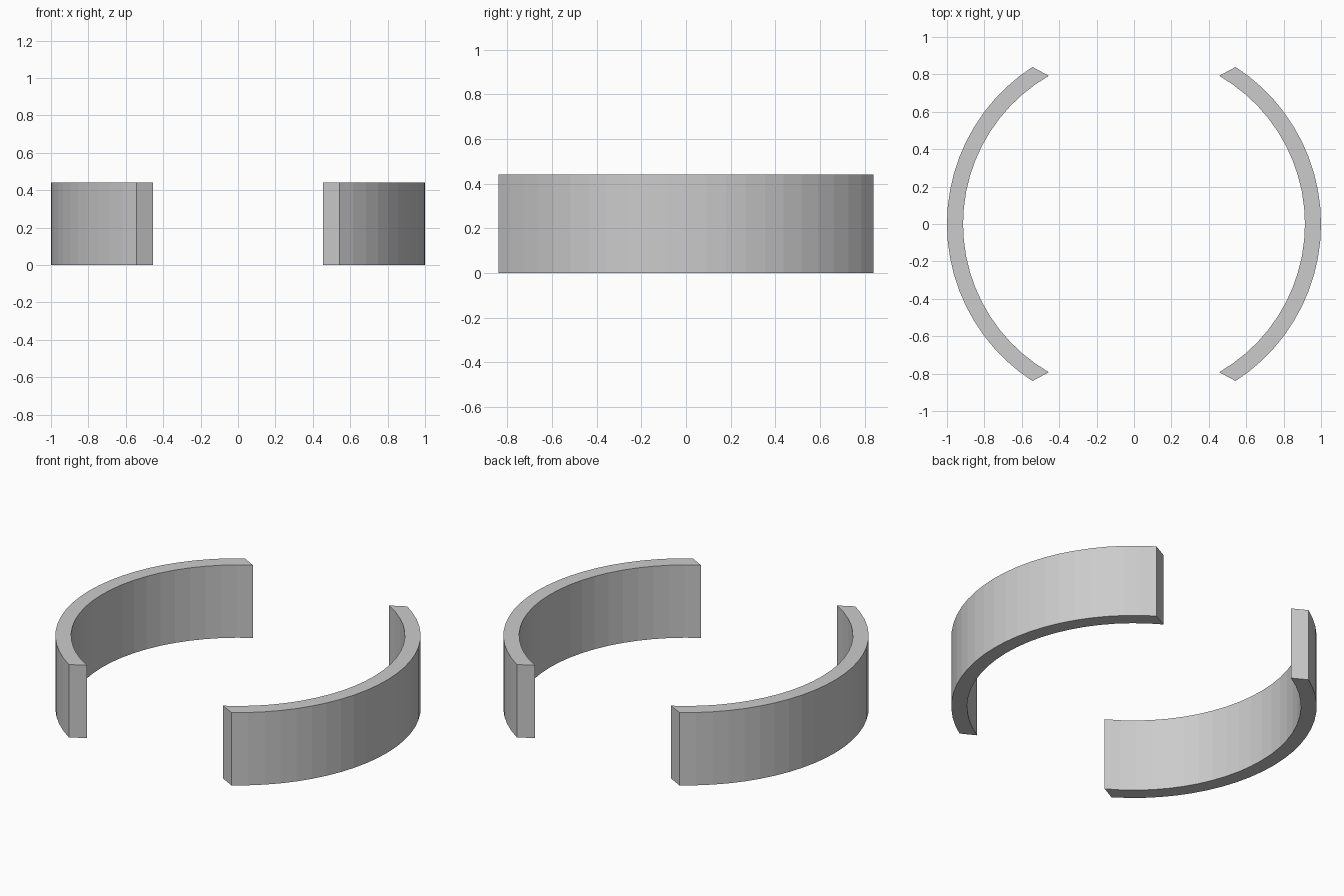
import bpy, bmesh, math

if "Cube" in bpy.data.objects:
    bpy.data.objects.remove(bpy.data.objects["Cube"])

HEIGHT = 0.44
SEGMENTS = 22


def arc(radius, half_angle, facing):
    pts = []
    for i in range(SEGMENTS + 1):
        a = facing + math.radians(half_angle) * (2 * i / SEGMENTS - 1)
        pts.append((radius * math.cos(a), radius * math.sin(a)))
    return pts


def curved_wall(name, facing):
    outer = arc(1.0, 57.1, facing)
    inner = arc(0.914, 60.1, facing)
    bm = bmesh.new()
    # Flat arc-shaped footprint with slanted ends
    rows = [[bm.verts.new((x, y, 0)) for x, y in pts] for pts in (inner, outer)]
    for i in range(SEGMENTS):
        bm.faces.new((rows[0][i], rows[1][i], rows[1][i + 1], rows[0][i + 1]))
    # Raise the footprint into a solid wall
    ext = bmesh.ops.extrude_face_region(bm, geom=bm.faces[:], use_keep_orig=True)
    top = [v for v in ext["geom"] if isinstance(v, bmesh.types.BMVert)]
    bmesh.ops.translate(bm, verts=top, vec=(0, 0, HEIGHT))
    bmesh.ops.recalc_face_normals(bm, faces=bm.faces[:])
    mesh = bpy.data.meshes.new(name)
    bm.to_mesh(mesh)
    bm.free()
    bpy.context.collection.objects.link(bpy.data.objects.new(name, mesh))


# Two facing curved walls
curved_wall("right_curved_wall", 0)
curved_wall("left_curved_wall", math.pi)
